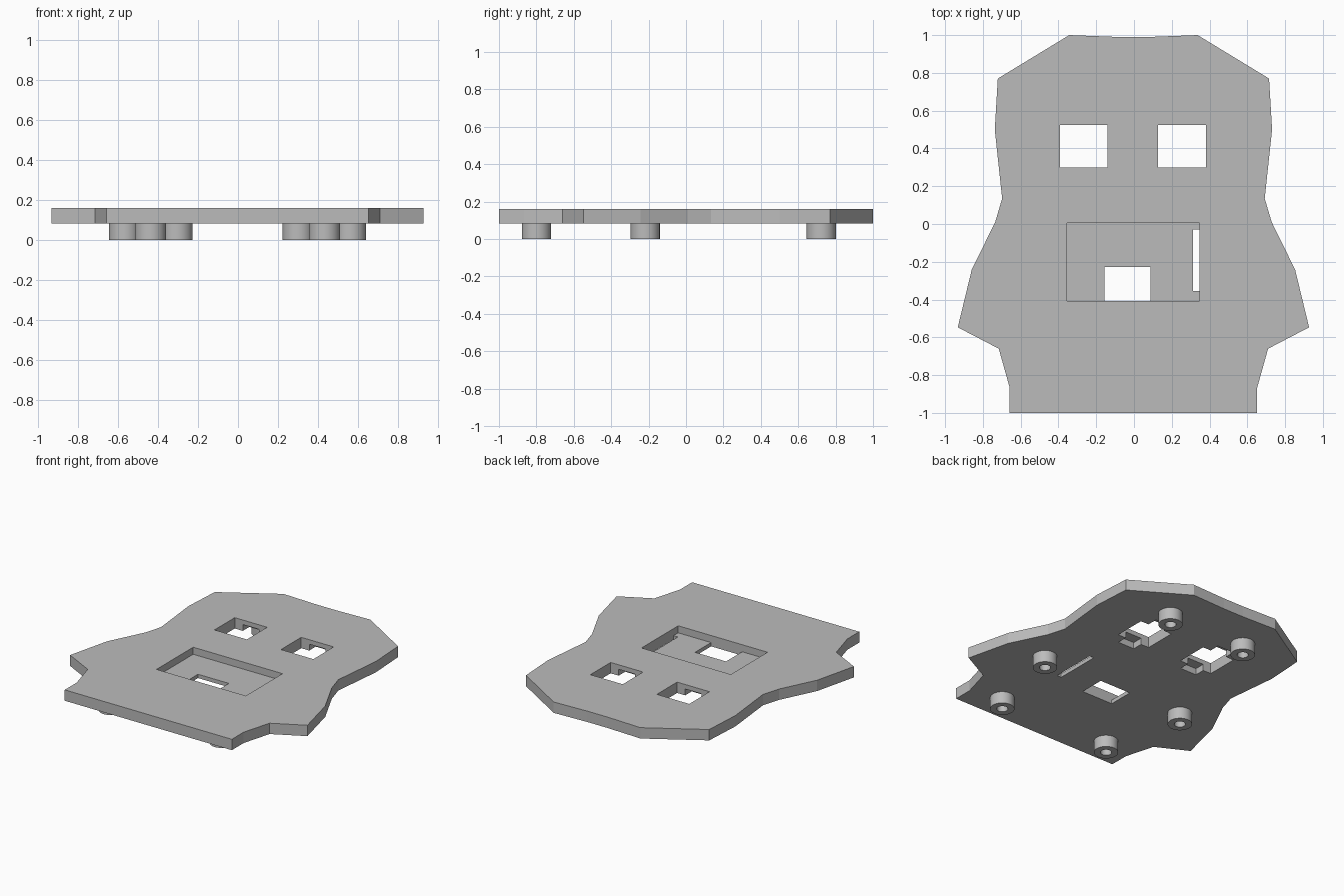
import bpy, bmesh, math

cube = bpy.data.objects.get("Cube")
if cube:
    bpy.data.objects.remove(cube)

BOTTOM, TOP = 0.083, 0.16

grey = bpy.data.materials.new("plain_grey")
grey.use_nodes = True
colour = (0.5, 0.5, 0.5, 1)
grey.diffuse_color = colour
grey.node_tree.nodes["Principled BSDF"].inputs["Base Color"].default_value = colour


def add_object(name, bm):
    bmesh.ops.recalc_face_normals(bm, faces=bm.faces)
    mesh = bpy.data.meshes.new(name)
    bm.to_mesh(mesh)
    bm.free()
    mesh.materials.append(grey)
    obj = bpy.data.objects.new(name, mesh)
    bpy.context.collection.objects.link(obj)
    return obj


def prism(name, outline, low, high):
    bm = bmesh.new()
    face = bm.faces.new([bm.verts.new((x, y, low)) for x, y in outline])
    grown = bmesh.ops.extrude_face_region(bm, geom=[face])["geom"]
    for v in grown:
        if isinstance(v, bmesh.types.BMVert):
            v.co.z = high
    return add_object(name, bm)


def cut(target, x0, x1, y0, y1, low, high):
    cutter = prism("cutter", [(x0, y0), (x1, y0), (x1, y1), (x0, y1)], low, high)
    cutter.hide_render = True
    mod = target.modifiers.new("cut", "BOOLEAN")
    mod.operation = "DIFFERENCE"
    mod.solver = "EXACT"
    mod.object = cutter
    bpy.context.view_layer.objects.active = target
    bpy.ops.object.modifier_apply(modifier=mod.name)
    bpy.data.objects.remove(cutter)


# Mask-shaped plate, mirrored from one half of its outline
half = [(0.08, 0.99), (0.34, 1), (0.718, 0.77), (0.734, 0.5), (0.695, 0.135),
        (0.732, 0.01), (0.856, -0.242), (0.93, -0.547), (0.713, -0.66),
        (0.655, -0.867), (0.655, -1)]
outline = half + [(-x, y) for x, y in reversed(half)]
plate = prism("face_plate", [(x - 0.003, y) for x, y in outline], BOTTOM, TOP)

# Mouth recess with its window and side slot
FLOOR = 0.11
cut(plate, -0.354, 0.346, -0.407, 0.004, FLOOR, 0.3)
cut(plate, -0.155, 0.088, -0.407, -0.227, -0.1, 0.3)
cut(plate, 0.312, 0.346, -0.355, -0.03, -0.1, 0.3)

# Eye windows with blind clip notches on the underside
for x in (-0.266, 0.255):
    cut(plate, x - 0.127, x + 0.127, 0.298, 0.525, -0.1, 0.3)
    cut(plate, x - 0.064, x + 0.064, 0.225, 0.598, -0.1, 0.128)

# Hollow round standoffs under the plate
RADIUS, BORE, SIDES = 0.078, 0.036, 48


def standoff(name, x, y):
    bm = bmesh.new()
    profile = [(BORE, BOTTOM), (BORE, 0), (RADIUS, 0), (RADIUS, BOTTOM)]
    verts = [bm.verts.new((r, 0, z)) for r, z in profile]
    edges = [bm.edges.new(pair) for pair in zip(verts, verts[1:])]
    bmesh.ops.spin(bm, geom=verts + edges, cent=(0, 0, 0), axis=(0, 0, 1),
                   angle=math.tau, steps=SIDES, use_merge=True)
    bmesh.ops.remove_doubles(bm, verts=bm.verts, dist=0.0005)
    obj = add_object(name, bm)
    obj.location = (x, y, 0)
    bpy.ops.object.select_all(action="DESELECT")
    obj.select_set(True)
    bpy.context.view_layer.objects.active = obj
    bpy.ops.object.shade_smooth_by_angle()


for row, x, y in (("chin", 0.435, -0.8), ("cheek", 0.565, -0.218), ("brow", 0.303, 0.723)):
    standoff("left_" + row + "_standoff", x - 0.002, y)
    standoff("right_" + row + "_standoff", -x - 0.002, y)
